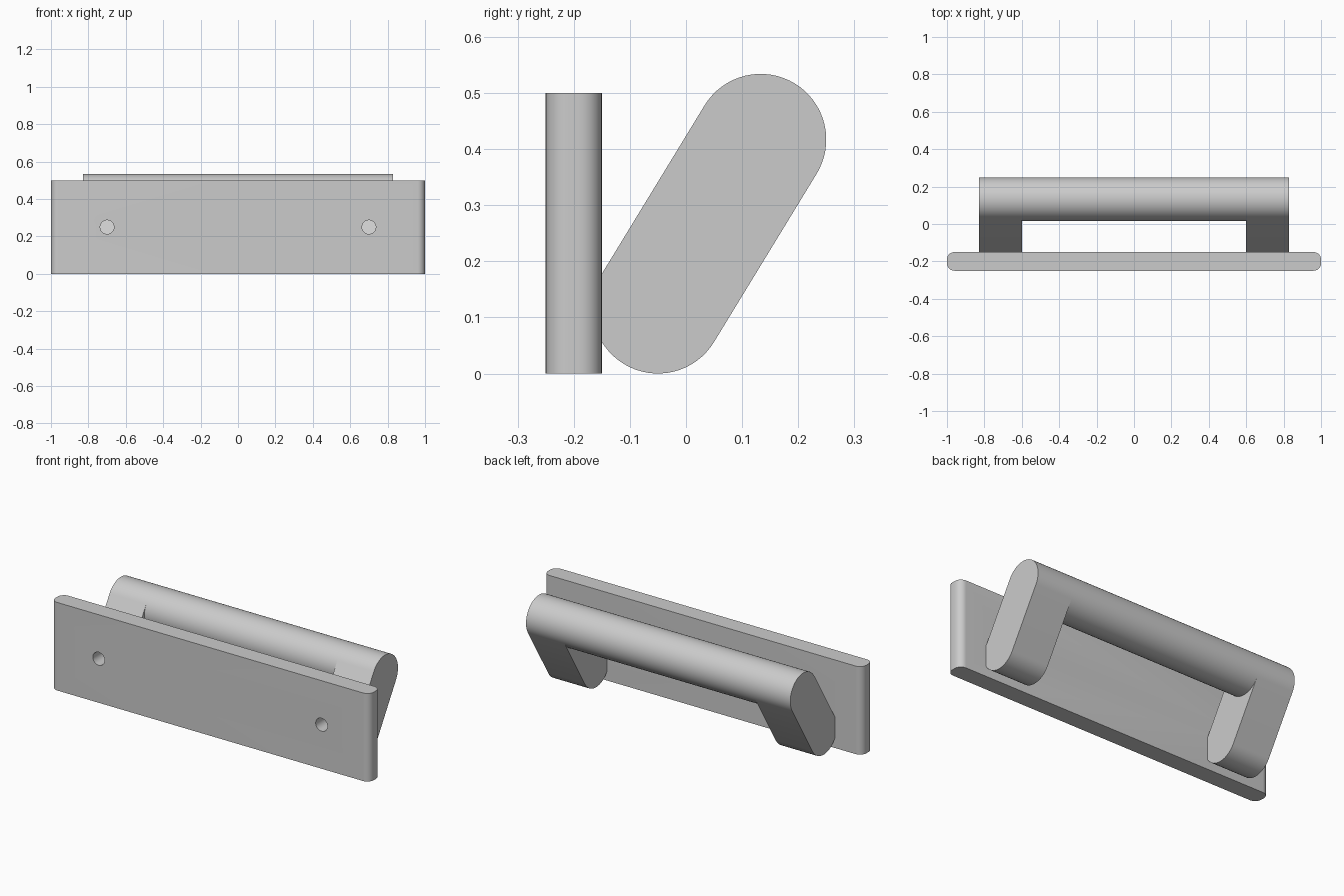
import bpy, bmesh
from math import pi, sin, cos, atan2
from mathutils import Vector

cube = bpy.data.objects.get("Cube")
if cube:
    bpy.data.objects.remove(cube, do_unlink=True)

GREY = (0.6, 0.6, 0.6, 1)
grey = bpy.data.materials.new("satin grey")
grey.use_nodes = True
grey.diffuse_color = GREY
grey.node_tree.nodes["Principled BSDF"].inputs["Base Color"].default_value = GREY

PLATE_FRONT, PLATE_BACK = -0.25, -0.15
RADIUS = 0.117
LOW, HIGH = Vector((-0.05, 0.117)), Vector((0.133, 0.417))  # y, z of arm ends
ARM_IN, ARM_OUT = 0.6, 0.83


def arc(centre, radius, start, sweep, steps):
    return [(centre[0] + radius * cos(start + sweep * i / steps),
             centre[1] + radius * sin(start + sweep * i / steps))
            for i in range(steps + 1)]


def extrude(name, points, offset, clip=None):
    """Extrude a closed outline of 3D points, optionally clipped by a plane."""
    bm = bmesh.new()
    face = bm.faces.new([bm.verts.new(p) for p in points])
    grown = bmesh.ops.extrude_face_region(bm, geom=[face], use_keep_orig=True)
    verts = [v for v in grown["geom"] if isinstance(v, bmesh.types.BMVert)]
    bmesh.ops.translate(bm, verts=verts, vec=offset)
    if clip:
        geom = bm.verts[:] + bm.edges[:] + bm.faces[:]
        bmesh.ops.bisect_plane(bm, geom=geom, plane_co=clip[0],
                               plane_no=clip[1], clear_inner=True)
        bmesh.ops.holes_fill(bm, edges=[e for e in bm.edges if e.is_boundary])
    bmesh.ops.recalc_face_normals(bm, faces=bm.faces[:])
    mesh = bpy.data.meshes.new(name)
    bm.to_mesh(mesh)
    bm.free()
    mesh.materials.append(grey)
    obj = bpy.data.objects.new(name, mesh)
    bpy.context.collection.objects.link(obj)
    return obj


def smooth(obj):
    bpy.ops.object.select_all(action="DESELECT")
    obj.select_set(True)
    bpy.context.view_layer.objects.active = obj
    bpy.ops.object.shade_smooth_by_angle(angle=pi / 6)


# Mounting plate with rounded upright edges
corner = 0.04
outline = []
for i, (sx, y) in enumerate([(1, PLATE_BACK - corner), (-1, PLATE_BACK - corner),
                             (-1, PLATE_FRONT + corner), (1, PLATE_FRONT + corner)]):
    outline += arc((sx * (1 - corner), y), corner, i * pi / 2, pi / 2, 10)
plate = extrude("mounting_plate", [(x, y, 0) for x, y in outline], (0, 0, 0.5))

# Screw holes through the plate
for side, x in (("left", 0.7), ("right", -0.7)):
    ring = arc((x, 0.25), 0.037, 0, 2 * pi, 32)[:-1]
    cutter = extrude(side + "_hole_cutter", [(px, -0.3, pz) for px, pz in ring], (0, 0.2, 0))
    cutter.hide_render = True
    cutter.hide_set(True)
    cutter.display_type = "WIRE"
    cut = plate.modifiers.new(side + "_screw_hole", "BOOLEAN")
    cut.operation = "DIFFERENCE"
    cut.solver = "EXACT"
    cut.object = cutter
bpy.context.view_layer.objects.active = plate
plate.select_set(True)
for cut in list(plate.modifiers):
    bpy.ops.object.modifier_apply(modifier=cut.name)
smooth(plate)

# Slanted arms with round ends, cut flat against the plate
lean = atan2(HIGH.y - LOW.y, HIGH.x - LOW.x)
slot = (arc(HIGH, RADIUS, lean - pi / 2, pi, 32)
        + arc(LOW, RADIUS, lean + pi / 2, pi, 32))
for side, x in (("left", ARM_IN), ("right", -ARM_OUT)):
    smooth(extrude(side + "_arm", [(x, y, z) for y, z in slot],
                   (ARM_OUT - ARM_IN, 0, 0),
                   clip=((0, PLATE_BACK, 0), (0, 1, 0))))

# Round grip bar between the arms
circle = arc(HIGH, RADIUS, lean - pi / 2, 2 * pi, 64)[:-1]
smooth(extrude("grip_bar", [(-ARM_IN, y, z) for y, z in circle], (2 * ARM_IN, 0, 0)))
